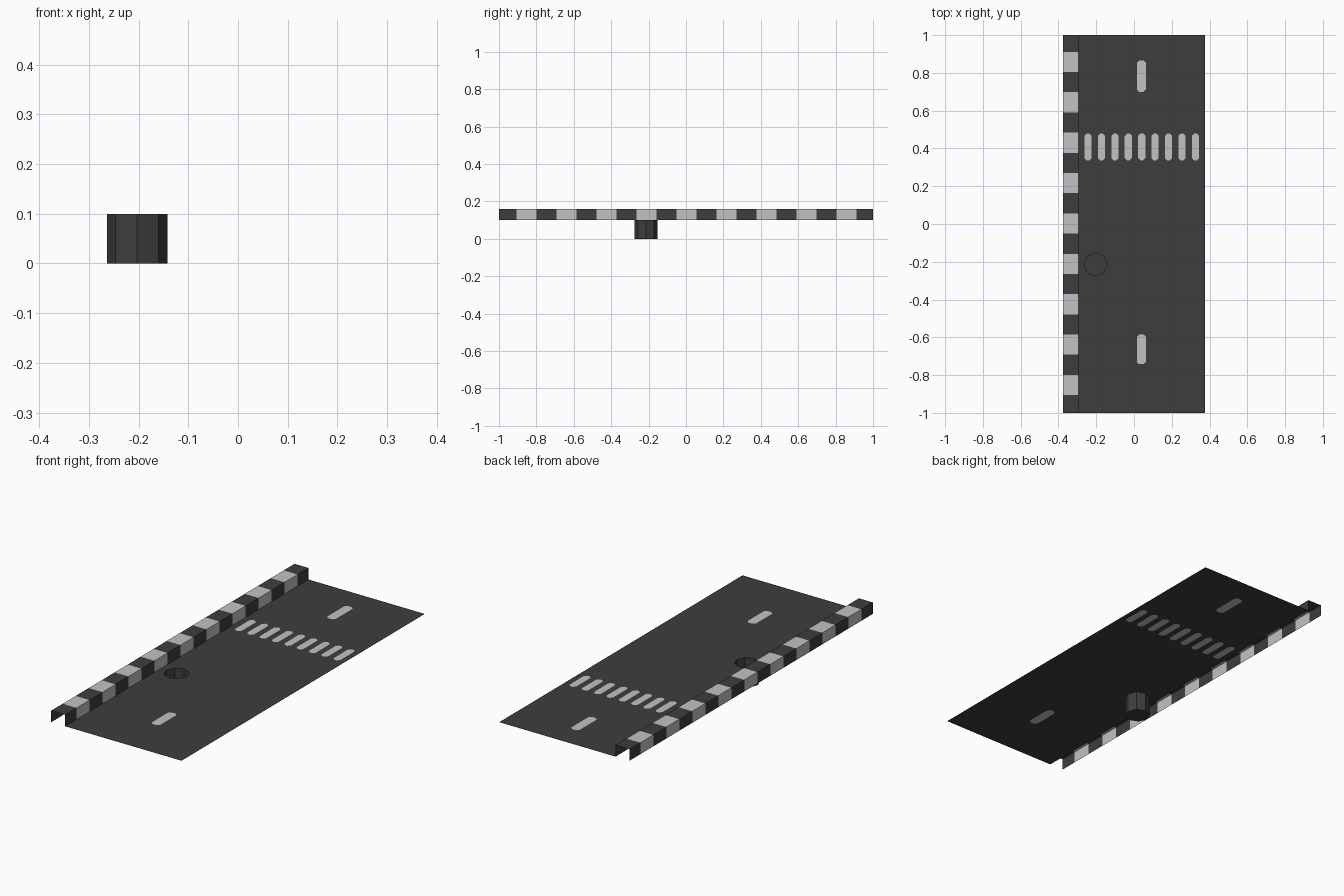
import bpy, bmesh, math

if "Cube" in bpy.data.objects:
    bpy.data.objects.remove(bpy.data.objects["Cube"])

Z = 0.10                 # road height
XL, XC, XR = -0.375, -0.295, 0.375
PIT = (-0.203, -0.214)
PIT_R, SIDES = 0.061, 8


def material(name, v):
    m = bpy.data.materials.new(name)
    m.diffuse_color = (v, v, v, 1)
    m.use_nodes = True
    m.node_tree.nodes["Principled BSDF"].inputs["Base Color"].default_value = m.diffuse_color
    return m


asphalt = material("asphalt grey", 0.047)
paint = material("paint white", 0.54)


def finish(bm, name):
    me = bpy.data.meshes.new(name)
    bm.to_mesh(me)
    bm.free()
    ob = bpy.data.objects.new(name, me)
    me.materials.append(asphalt)
    me.materials.append(paint)
    bpy.context.collection.objects.link(ob)
    return ob


def ring(z):
    return [(PIT[0] + PIT_R * math.cos(2 * math.pi * i / SIDES),
             PIT[1] + PIT_R * math.sin(2 * math.pi * i / SIDES), z) for i in range(SIDES)]


def stripe(cx, y0, y1, w, c=0.012):
    # painted bar with clipped corners
    a, b = cx - w / 2, cx + w / 2
    return [(a + c, y0, Z), (b - c, y0, Z), (b, y0 + c, Z), (b, y1 - c, Z),
            (b - c, y1, Z), (a + c, y1, Z), (a, y1 - c, Z), (a, y0 + c, Z)]


# Road surface: outline with pit hole and painted bars cut in
bm = bmesh.new()
edges = []


def loop(points):
    vs = [bm.verts.new(p) for p in points]
    edges.extend(bm.edges.new((vs[i], vs[(i + 1) % len(vs)])) for i in range(len(vs)))
    return vs


loop([(XC, -1, Z), (XR, -1, Z), (XR, 1, Z), (XC, 1, Z)])
loop(ring(Z))
bars = [loop(stripe(0.039, 0.70, 0.865, 0.048)), loop(stripe(0.039, -0.742, -0.585, 0.048))]
for i in range(9):       # crossing
    bars.append(loop(stripe(-0.243 + 0.071 * i, 0.337, 0.479, 0.038)))
bmesh.ops.triangle_fill(bm, edges=edges, normal=(0, 0, 1))
for vs in bars:
    bm.faces.new(vs).material_index = 1
for f in bm.faces:
    f.normal_update()
    if f.normal.z < 0:
        f.normal_flip()
finish(bm, "road_surface")

# Drain pit: open at the top, closed below
bm = bmesh.new()
top = [bm.verts.new(p) for p in ring(Z)]
low = [bm.verts.new(p) for p in ring(0)]
for i in range(SIDES):
    j = (i + 1) % SIDES
    bm.faces.new((top[i], top[j], low[j], low[i]))
bm.faces.new(low)
finish(bm, "drain_pit")

# Kerb: open channel profile with alternating painted blocks
bm = bmesh.new()
cuts = [-1] + [-0.906 + 0.1069 * k for k in range(18)] + [1]
profile = [(XL, Z), (XL, Z + 0.06), (XC, Z + 0.06), (XC, Z)]
rows = [[bm.verts.new((x, y, z)) for x, z in profile] for y in cuts]
for k in range(len(cuts) - 1):
    for i in range(3):
        f = bm.faces.new((rows[k][i], rows[k][i + 1], rows[k + 1][i + 1], rows[k + 1][i]))
        f.material_index = k % 2
finish(bm, "kerb")
